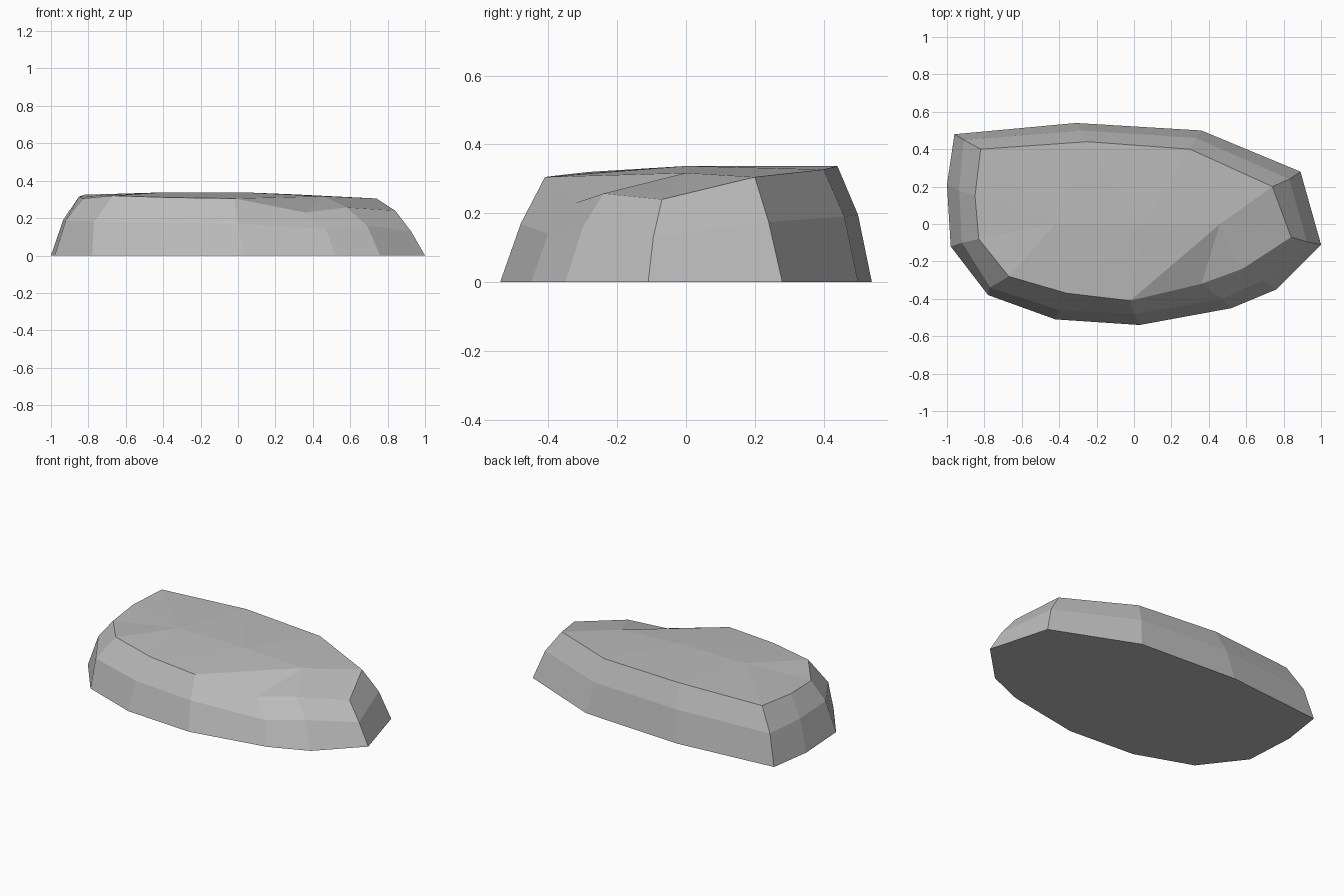
import bpy, bmesh

if "Cube" in bpy.data.objects:
    bpy.data.objects.remove(bpy.data.objects["Cube"])

# Outline rings of the boulder, listed clockwise from the back left corner
base = [(-.96, .48, 0), (-.31, .54, 0), (.36, .50, 0), (.89, .28, 0),
        (1, -.11, 0), (.76, -.35, 0), (.52, -.45, 0), (.03, -.54, 0),
        (-.42, -.51, 0), (-.78, -.38, 0), (-.98, -.12, 0), (-1, .21, 0)]
middle = [(-.91, .45, .19), (-.28, .50, .195), (.33, .46, .19), (.83, .24, .175),
          (.925, -.095, .13), (.69, -.30, .16), (.47, -.40, .14), (0, -.48, .17),
          (-.40, -.46, .18), (-.77, -.34, .18), (-.92, -.10, .19), (-.935, .18, .19)]
rim = [(-.82, .40, .325), (-.25, .44, .337), (.30, .40, .327), (.74, .20, .305),
       (.84, -.07, .24), (.58, -.24, .257), (.36, -.32, .23), (-.02, -.41, .305),
       (-.36, -.37, .31), (-.67, -.28, .32), (-.83, -.08, .305), (-.85, .15, .315)]
# Crown points, and the crown point that each rim edge fans to
crown = [(-.42, 0, .337), (.05, 0, .337), (.46, 0, .317)]
owner = [0, 1, 2, 2, 2, 2, 2, 1, 0, 0, 0, 0]

bm = bmesh.new()
b, m, r, c = [[bm.verts.new(p) for p in ring] for ring in (base, middle, rim, crown)]
n = len(b)

# Sloping sides
for low, high in ((b, m), (m, r)):
    for i in range(n):
        j = (i + 1) % n
        bm.faces.new((low[i], low[j], high[j], high[i]))

# Faceted top
for i in range(n):
    j = (i + 1) % n
    bm.faces.new((r[i], r[j], c[owner[i]]))
    if owner[i] != owner[j]:
        bm.faces.new((r[j], c[owner[j]], c[owner[i]]))

# Flat underside
bm.faces.new(b)
bmesh.ops.recalc_face_normals(bm, faces=bm.faces)

mesh = bpy.data.meshes.new("flat_boulder")
bm.to_mesh(mesh)
bm.free()
stone = bpy.data.materials.new("stone grey")
stone.diffuse_color = (.5, .5, .5, 1)
stone.use_nodes = True
stone.node_tree.nodes["Principled BSDF"].inputs["Base Color"].default_value = stone.diffuse_color
mesh.materials.append(stone)
bpy.context.collection.objects.link(bpy.data.objects.new("flat_boulder", mesh))
